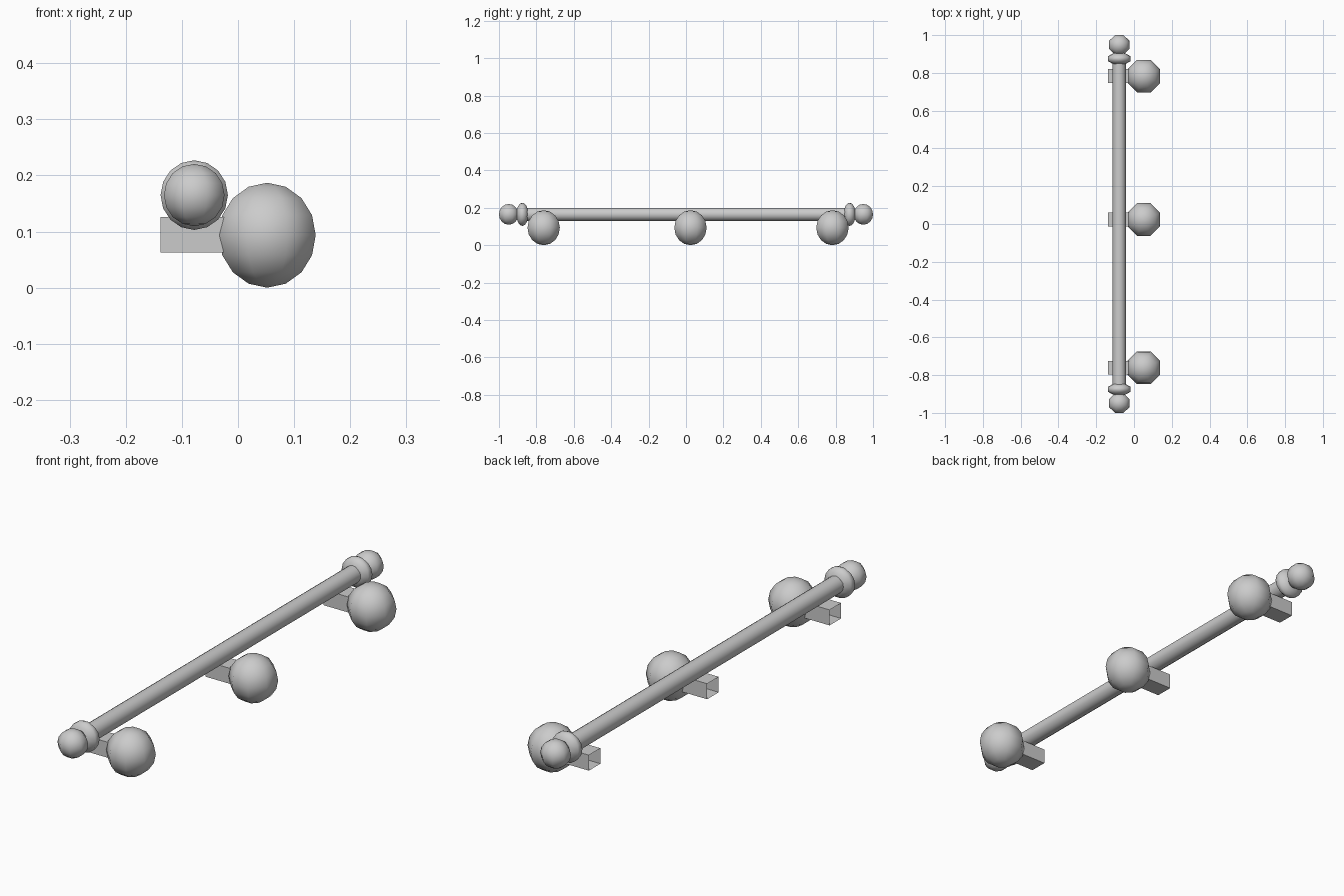
import bpy, bmesh, math
from mathutils import Matrix

if "Cube" in bpy.data.objects:
    bpy.data.objects.remove(bpy.data.objects["Cube"])

BAR_X, BAR_Z = -0.078, 0.165
FLAT = math.cos(math.pi / 8)   # flat-to-corner ratio of an octagon


def finish(bm, name, smooth=True):
    me = bpy.data.meshes.new(name)
    bm.to_mesh(me)
    bm.free()
    for p in me.polygons:
        p.use_smooth = smooth
    ob = bpy.data.objects.new(name, me)
    bpy.context.collection.objects.link(ob)
    return ob


def ball(name, loc, half):
    # eight-sided sphere, flats facing x and y; half = half extents
    bm = bmesh.new()
    bmesh.ops.create_uvsphere(bm, u_segments=8, v_segments=8, radius=1,
                              matrix=Matrix.Rotation(math.pi / 8, 4, 'Z'))
    bmesh.ops.scale(bm, vec=(half[0] / FLAT, half[1] / FLAT, half[2]), verts=bm.verts)
    bmesh.ops.translate(bm, vec=loc, verts=bm.verts)
    return finish(bm, name)


def bracket(name, y):
    # square tube, open at both ends, running into the ball
    x0, x1, z0, z1, hw = -0.138, -0.02, 0.063, 0.126, 0.037
    bm = bmesh.new()
    ring = [(y - hw, z0), (y + hw, z0), (y + hw, z1), (y - hw, z1)]
    a = [bm.verts.new((x0, *p)) for p in ring]
    b = [bm.verts.new((x1, *p)) for p in ring]
    for i in range(4):
        j = (i + 1) % 4
        bm.faces.new((a[i], a[j], b[j], b[i]))
    bmesh.ops.recalc_face_normals(bm, faces=bm.faces)
    return finish(bm, name, False)


# long bar
bm = bmesh.new()
bmesh.ops.create_cone(bm, cap_ends=False, segments=16, radius1=0.035, radius2=0.035,
                      depth=1.73, matrix=Matrix.Translation((BAR_X, 0, BAR_Z))
                      @ Matrix.Rotation(math.pi / 2, 4, 'X'))
finish(bm, "bar")

# collars and end knobs
for side, s in (("front", -1), ("back", 1)):
    ball(side + "_collar", (BAR_X, s * 0.875, BAR_Z), (0.060, 0.032, 0.062))
    ball(side + "_knob", (BAR_X, s * 0.948, BAR_Z), (0.054, 0.052, 0.0555))

# large balls on brackets
for side, y in (("front", -0.761), ("middle", 0.024), ("back", 0.783)):
    ball(side + "_ball", (0.052, y, 0.0935), (0.0865, 0.0865, 0.0935))
    bracket(side + "_bracket", y)
